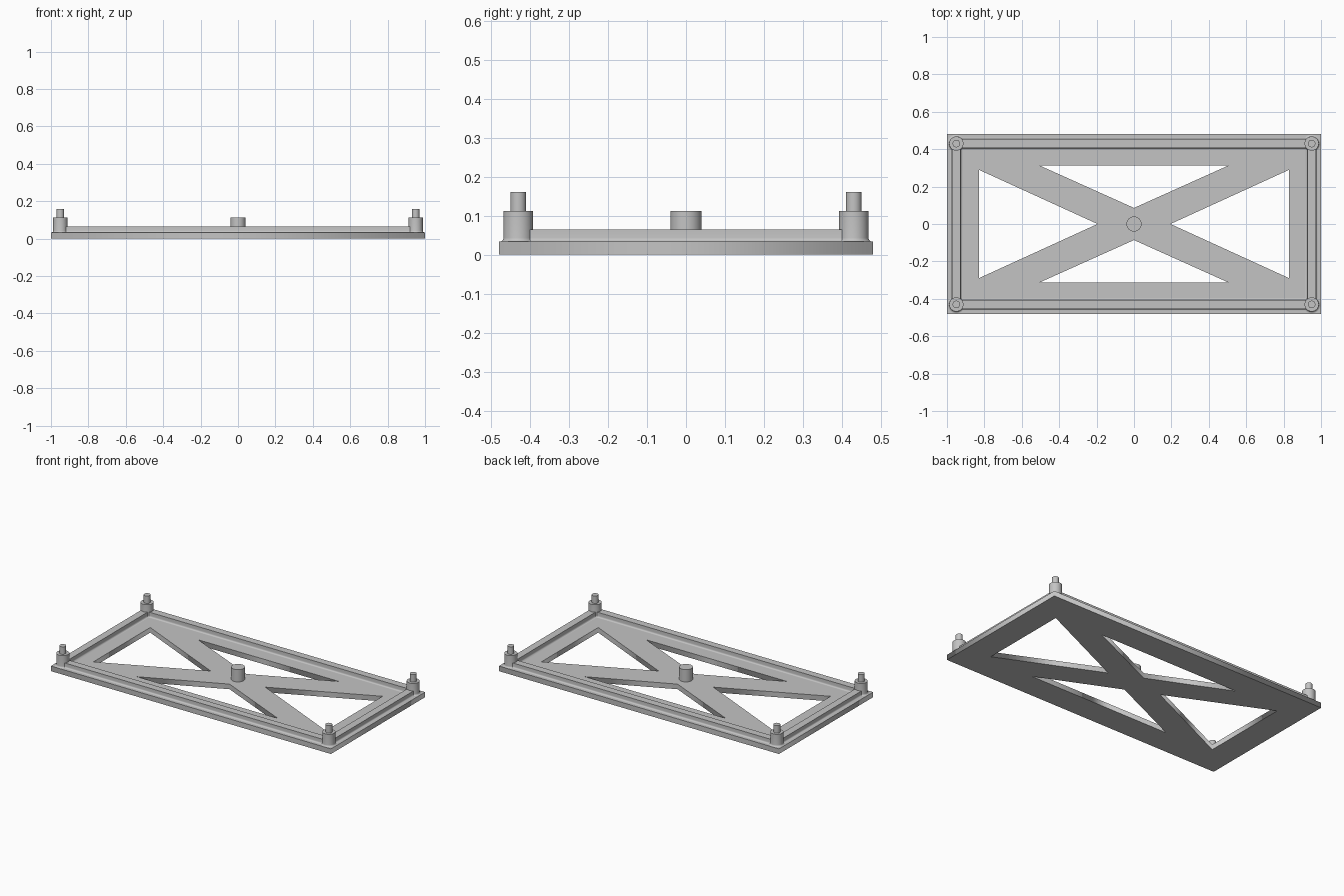
import bpy, bmesh, math

if "Cube" in bpy.data.objects:
    bpy.data.objects.remove(bpy.data.objects["Cube"])

PLATE = 0.033      # plate thickness
RIM = 0.064        # top of the raised rim
BOSS = 0.112       # top of the bosses
PIN = 0.16         # top of the pins
CX, CY = 0.95, 0.43
FILLET = 0.01

grey = bpy.data.materials.new("light grey")
grey.use_nodes = True
colour = (0.55, 0.55, 0.55, 1)
grey.diffuse_color = colour
grey.node_tree.nodes["Principled BSDF"].inputs["Base Color"].default_value = colour


def add_object(name, mesh, smooth=True):
    mesh.materials.clear()
    mesh.materials.append(grey)
    ob = bpy.data.objects.new(name, mesh)
    bpy.context.collection.objects.link(ob)
    if smooth:
        bpy.ops.object.select_all(action="DESELECT")
        ob.select_set(True)
        bpy.context.view_layer.objects.active = ob
        bpy.ops.object.shade_smooth_by_angle(angle=math.radians(35))
    return ob


def loft(name, rings, cap_start=False, cap_end=False, closed=False):
    """Skin a list of equal-length vertex rings."""
    bm = bmesh.new()
    loops = [[bm.verts.new(p) for p in ring] for ring in rings]
    if cap_start:
        bm.faces.new(loops[0])
    if cap_end:
        bm.faces.new(loops[-1])
    pairs = list(zip(loops, loops[1:]))
    if closed:
        pairs.append((loops[-1], loops[0]))
    for a, b in pairs:
        n = len(a)
        for i in range(n):
            j = (i + 1) % n
            bm.faces.new((a[i], a[j], b[j], b[i]))
    bmesh.ops.recalc_face_normals(bm, faces=bm.faces)
    mesh = bpy.data.meshes.new(name)
    bm.to_mesh(mesh)
    bm.free()
    return add_object(name, mesh)


def fillet(offset, steps=5):
    """Concave foot blending a wall at the offset into the plate."""
    pts = []
    for i in range(steps + 1):
        a = math.pi / 2 * i / steps
        pts.append((offset + FILLET * (1 - math.sin(a)),
                    PLATE + FILLET * (1 - math.cos(a))))
    return pts


def lathe(name, x, y, profile, sides=40):
    turns = [math.tau * i / sides for i in range(sides)]
    rings = [[(x + r * math.cos(t), y + r * math.sin(t), z) for t in turns]
             for r, z in profile]
    return loft(name, rings, True, True)


# Base plate with four triangular windows, leaving a cross brace
side = [(0.83, -0.29), (0.83, 0.29), (0.195, 0)]
long = [(-0.503, 0.312), (0.503, 0.312), (0, 0.086)]
outlines = [[(-1, -0.48), (1, -0.48), (1, 0.48), (-1, 0.48)]]
for s in (1, -1):
    outlines.append([(x * s, y) for x, y in side])
    outlines.append([(x, y * s) for x, y in long])

curve = bpy.data.curves.new("plate_outline", "CURVE")
curve.dimensions = "2D"
curve.fill_mode = "BOTH"
curve.extrude = PLATE / 2
for outline in outlines:
    spline = curve.splines.new("POLY")
    spline.points.add(len(outline) - 1)
    for point, (x, y) in zip(spline.points, outline):
        point.co = (x, y, 0, 1)
    spline.use_cyclic_u = True
outline_ob = bpy.data.objects.new("plate_outline", curve)
bpy.context.collection.objects.link(outline_ob)
bpy.context.view_layer.update()
depsgraph = bpy.context.evaluated_depsgraph_get()
plate_mesh = bpy.data.meshes.new_from_object(outline_ob.evaluated_get(depsgraph))
bpy.data.objects.remove(outline_ob)
plate = add_object("base_plate", plate_mesh, smooth=False)
plate.location.z = PLATE / 2

# Raised rim swept round the edge, filleted on both sides
half = 0.0235
foot = fillet(half)
section = foot + [(half, RIM), (-half, RIM)] + [(-d, z) for d, z in reversed(foot)]
corners = ((-1, -1), (1, -1), (1, 1), (-1, 1))
loft("rim", [[(sx * (CX + d), sy * (CY + d), z) for sx, sy in corners]
             for d, z in section], closed=True)

# Corner bosses carrying locating pins
boss_r, pin_r = 0.038, 0.02
boss_profile = fillet(boss_r) + [(boss_r, BOSS), (pin_r, BOSS), (pin_r, PIN)]
for x_name, sx in (("left", 1), ("right", -1)):
    for y_name, sy in (("front", -1), ("back", 1)):
        lathe(f"{y_name}_{x_name}_post", sx * CX, sy * CY, boss_profile)

# Central stud
lathe("centre_stud", 0, 0, [(0.04, PLATE), (0.04, BOSS)])
